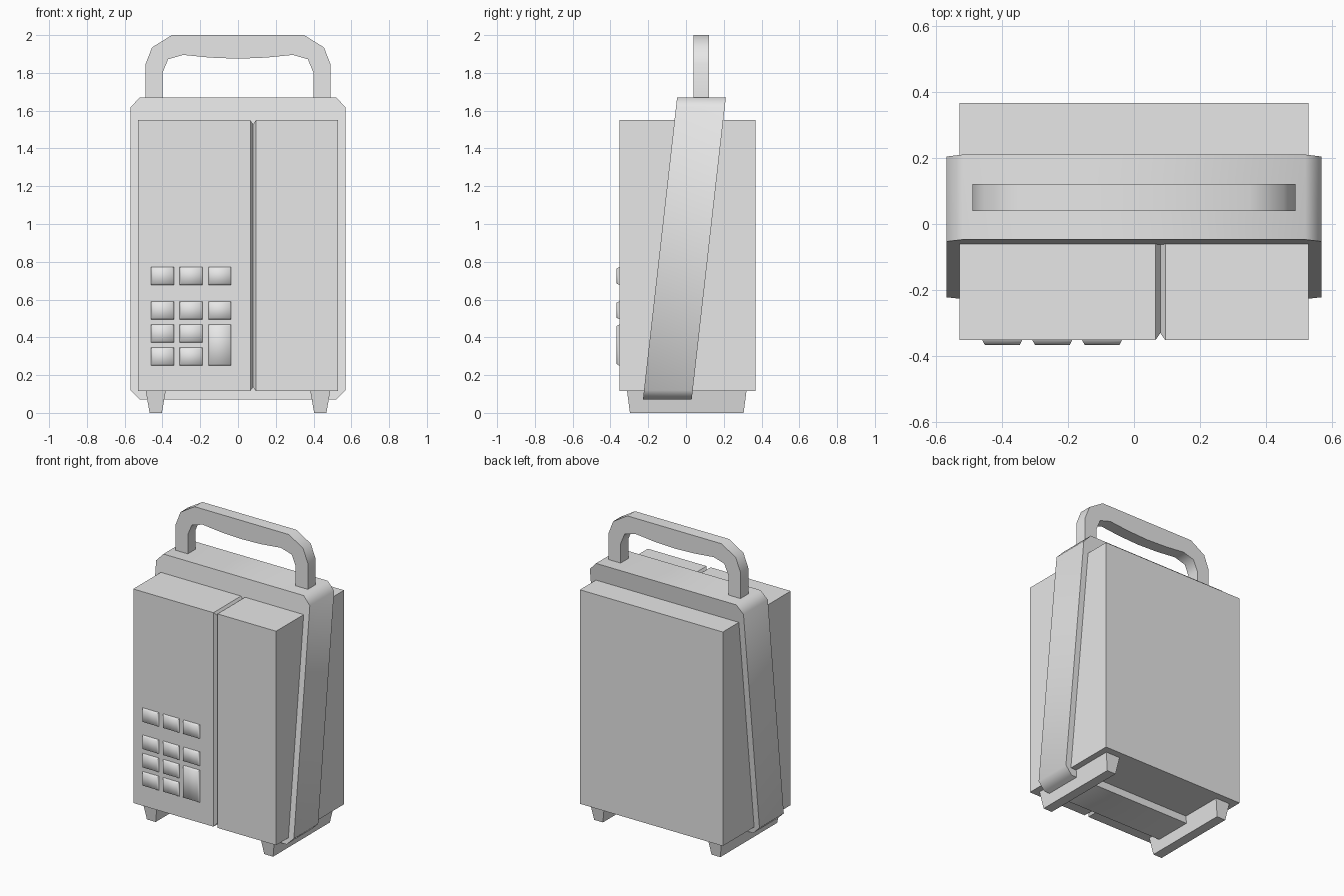
import bpy, bmesh, math

cube = bpy.data.objects.get("Cube")
if cube:
    bpy.data.objects.remove(cube, do_unlink=True)

grey = bpy.data.materials.new("plain_grey")
grey.use_nodes = True
grey.diffuse_color = (0.8, 0.8, 0.8, 1)
grey.node_tree.nodes["Principled BSDF"].inputs["Base Color"].default_value = (0.8, 0.8, 0.8, 1)


def loft(name, rings, smooth=0):
    """Join matching rings of points into a closed solid."""
    bm = bmesh.new()
    loops = [[bm.verts.new(p) for p in ring] for ring in rings]
    n = len(loops[0])
    for a, b in zip(loops, loops[1:]):
        for i in range(n):
            j = (i + 1) % n
            bm.faces.new((a[i], a[j], b[j], b[i]))
    bm.faces.new(loops[0])
    bm.faces.new(loops[-1])
    bmesh.ops.recalc_face_normals(bm, faces=bm.faces)
    mesh = bpy.data.meshes.new(name)
    bm.to_mesh(mesh)
    bm.free()
    if smooth:
        mesh.shade_smooth()
        mesh.set_sharp_from_angle(angle=math.radians(smooth))
    mesh.materials.append(grey)
    obj = bpy.data.objects.new(name, mesh)
    bpy.context.collection.objects.link(obj)
    return obj


def rect(u0, u1, v0, v1):
    return [(u0, v0), (u1, v0), (u1, v1), (u0, v1)]


def at_x(x, pts):
    return [(x, y, z) for y, z in pts]


def at_y(y, pts):
    return [(x, y, z) for x, z in pts]


def at_z(z, pts):
    return [(x, y, z) for x, y in pts]


# Body: plain rear block, two front panels meeting in a V groove
WIDTH, FRONT, BACK, BASE, TOP = 0.53, -0.353, 0.367, 0.115, 1.55
SEAM, GROOVE, DEPTH = 0.08, 0.015, 0.022
loft("rear_body", [at_x(x, rect(0, BACK, BASE, TOP)) for x in (-WIDTH, WIDTH)])
panel = rect(FRONT, 0, BASE, TOP)
inner = rect(FRONT + DEPTH, 0, BASE + DEPTH, TOP - DEPTH)
for name, side in (("right_front_panel", -1), ("left_front_panel", 1)):
    loft(name, [at_x(side * WIDTH, panel),
                at_x(SEAM + side * GROOVE, panel),
                at_x(SEAM, inner)])

# Slanted band with chamfered corners
half = [(0.52, 0.07), (0.57, 0.12), (0.57, 1.617), (0.52, 1.67)]
outline = half + [(-x, z) for x, z in reversed(half)]


def slanted(y):
    return [(x, y + 0.113 * (z - 0.07), z) for x, z in outline]


loft("slanted_band", [slanted(-0.228), slanted(0.03)], smooth=52)

# Carrying handle with a sagging grip
outer = [(0.49, 1.65), (0.49, 1.845), (0.455, 1.935), (0.35, 2.0)]
under = [(0.15, 1.881), (0.29, 1.895), (0.37, 1.872), (0.40, 1.80), (0.40, 1.65)]
arch = outer + [(-x, z) for x, z in reversed(outer)]
arch += [(-x, z) for x, z in reversed(under)] + [(0, 1.875)] + under
loft("carrying_handle", [at_y(0.04, arch), at_y(0.122, arch)], smooth=52)

# Tapered feet
for name, side in (("right_foot", -1), ("left_foot", 1)):
    loft(name, [at_z(0, rect(side * 0.403, side * 0.468, -0.297, 0.305)),
                at_z(BASE, rect(side * 0.383, side * 0.488, -0.312, 0.32))])


# Keypad buttons with sloped sides
def button(name, x, z0, z1):
    w, slope = 0.061, 0.008
    loft(name, [at_y(FRONT + 0.001, rect(x - w, x + w, z0, z1)),
                at_y(-0.367, rect(x - w + slope, x + w - slope, z0 + slope, z1 - slope))],
         smooth=62)


columns = (-0.4, -0.248, -0.097)
rows = (0.725, 0.543, 0.42, 0.298)
for r, z in enumerate(rows):
    for c, x in enumerate(columns):
        if c < 2 or r < 2:
            button(f"button_{r + 1}_{c + 1}", x, z - 0.048, z + 0.048)
button("tall_button", columns[2], rows[3] - 0.048, rows[2] + 0.048)
